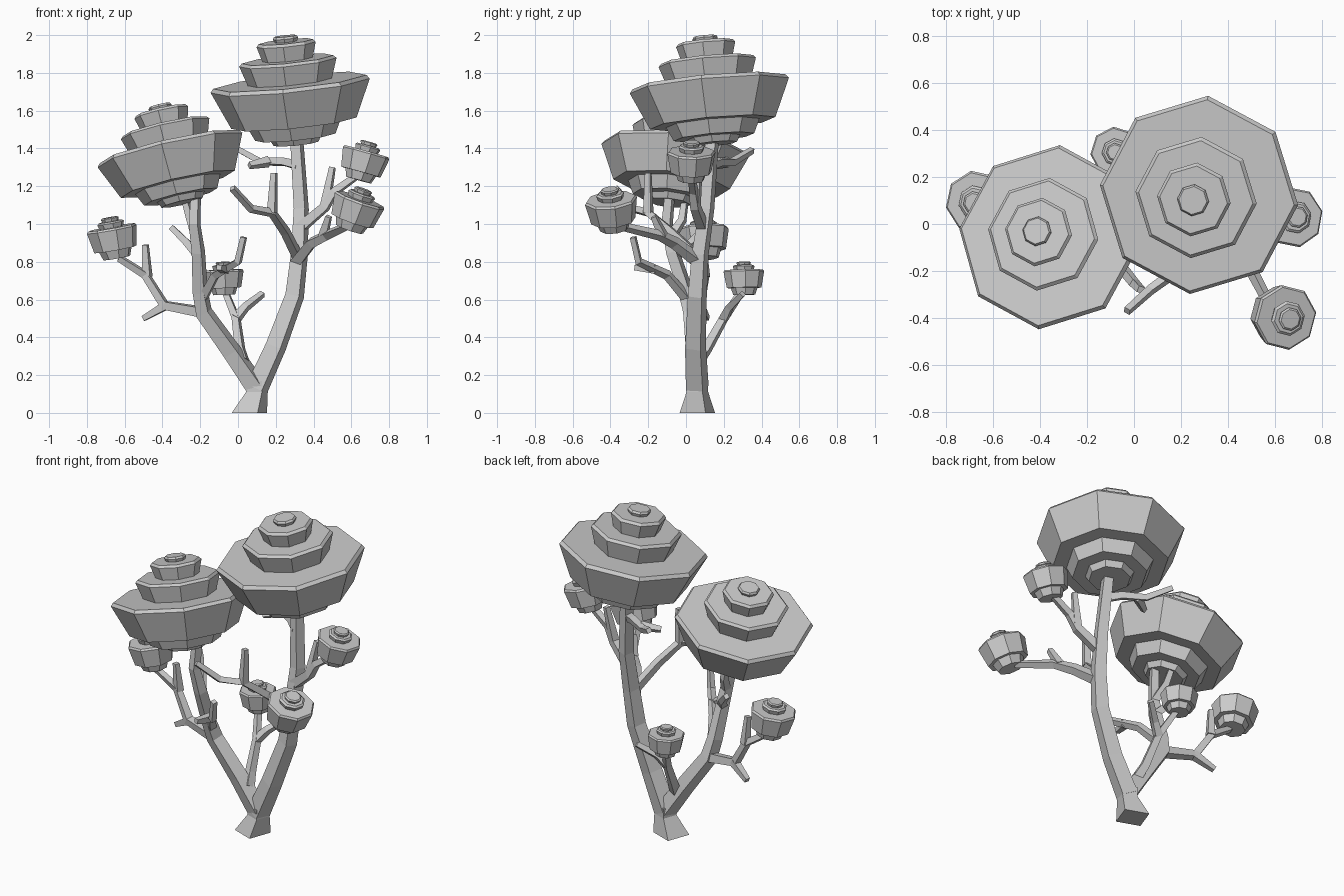
import bpy, bmesh, math
from mathutils import Vector, Matrix

cube = bpy.data.objects.get("Cube")
if cube:
    bpy.data.objects.remove(cube, do_unlink=True)

grey = bpy.data.materials.new("light_grey")
grey.use_nodes = True
grey.diffuse_color = (0.6, 0.6, 0.6, 1)
grey.node_tree.nodes["Principled BSDF"].inputs["Base Color"].default_value = (0.6, 0.6, 0.6, 1)


def loft(name, rings):
    """Flat shaded solid through a list of rings with equal point counts."""
    bm = bmesh.new()
    loops = [[bm.verts.new(p) for p in ring] for ring in rings]
    n = len(loops[0])
    for a, b in zip(loops, loops[1:]):
        for i in range(n):
            bm.faces.new((a[i], a[(i + 1) % n], b[(i + 1) % n], b[i]))
    bm.faces.new(loops[0])
    bm.faces.new(loops[-1])
    bmesh.ops.recalc_face_normals(bm, faces=bm.faces)
    mesh = bpy.data.meshes.new(name)
    bm.to_mesh(mesh)
    bm.free()
    mesh.materials.append(grey)
    obj = bpy.data.objects.new(name, mesh)
    bpy.context.collection.objects.link(obj)


def foliage(name, top, axis, size, profile, turn):
    """Tiered octagonal foliage hanging below its top point along a tilted axis."""
    tilt = Vector((0, 0, 1)).rotation_difference(Vector(axis)).to_matrix()
    rings = []
    for r, h in profile:
        angles = [math.radians(turn + 45 * i) for i in range(8)]
        rings.append([Vector(top) + tilt @ Vector((r * math.cos(a), r * math.sin(a), h)) * size
                      for a in angles])
    loft(name, rings)


def branch(name, points, start, end):
    """Square branch through points, tapering from start to end half width."""
    pts = [Vector(p) for p in points]
    rings = []
    for i, p in enumerate(pts):
        d = (pts[min(i + 1, len(pts) - 1)] - pts[max(i - 1, 0)]).normalized()
        turn = Vector((0, 0, 1)).rotation_difference(d).to_matrix()
        r = (start + (end - start) * i / (len(pts) - 1)) * math.sqrt(2)
        rings.append([p + turn @ Vector((r * math.cos(a), r * math.sin(a), 0))
                      for a in (math.radians(25 + 90 * k) for k in range(4))])
    loft(name, rings)


# Canopies: cap, three widening tiers, then two shrinking tiers below
canopy = [(.06, 0), (.068, -.012), (.06, -.03), (.145, -.03), (.158, -.045), (.135, -.125),
          (.245, -.125), (.26, -.14), (.225, -.245), (.41, -.245), (.425, -.265), (.335, -.465),
          (.25, -.465), (.215, -.54), (.14, -.54), (.12, -.575)]
foliage("right_canopy", (.25, .1, 1.995), (-.1, -.09, 1), 1, canopy, -5.5)
foliage("left_canopy", (-.415, -.03, 1.63), (-.23, .11, 1), .93, canopy, -6)

# Small foliage pods, profile relative to the rim radius
pod = [(.3, 0), (.36, -.04), (.32, -.16), (.46, -.16), (.54, -.22), (.48, -.4),
       (.94, -.4), (1, -.48), (.85, -1.28), (.66, -1.28), (.54, -1.62)]
foliage("left_pod", (-.68, .09, 1.035), (-.18, -.05, 1), .135, pod, 10)
foliage("front_pod", (.665, -.405, 1.185), (.35, -.12, 1), .14, pod, 8)
foliage("right_pod", (.695, .03, 1.435), (.28, .02, 1), .13, pod, 12)
foliage("back_pod", (-.08, .305, .8), (-.04, -.02, 1), .108, pod, 5)

# Trunk: flared foot and two main limbs
foot = []
for x, half, z in ((.06, .073, 0), (.1, .045, .11), (.1, .045, .17)):
    spin = Matrix.Rotation(math.radians(-20), 3, 'Z')
    foot.append([Vector((x, .06, z)) + spin @ Vector((sx * half, sy * half, 0))
                 for sx, sy in ((-1, -1), (1, -1), (1, 1), (-1, 1))])
loft("trunk_foot", foot)
branch("right_limb", [(.1, .06, .13), (.2, .05, .35), (.3, .06, .62), (.325, .075, .84),
                      (.335, .11, 1.08), (.31, .14, 1.46)], .047, .027)
branch("left_limb", [(.1, .06, .13), (-.03, .05, .32), (-.18, .03, .53), (-.2, 0, .64),
                     (-.21, -.07, .85), (-.23, -.1, 1.0), (-.22, -.08, 1.22)], .043, .02)

# Branches that carry pods
branch("left_pod_branch", [(-.17, .03, .53), (-.39, .07, .57), (-.49, .1, .73), (-.63, .09, .82)], .026, .015)
branch("front_pod_branch", [(.31, .07, .8), (.39, -.06, .9), (.47, -.14, .94), (.58, -.35, .99)], .028, .016)
branch("right_pod_branch", [(.33, .09, .98), (.46, .05, 1.09), (.51, .04, 1.17), (.65, .03, 1.27)], .026, .015)
branch("back_pod_branch", [(.03, .06, .27), (.01, .11, .34), (-.01, .2, .5), (-.07, .3, .65)], .026, .015)

# Bare branches and twigs
twigs = {
    "front_branch": [(.31, .05, .84), (.25, -.08, .96), (.18, -.2, 1.06), (.07, -.28, 1.08), (-.03, -.37, 1.19)],
    "front_branch_twig": [(.18, -.2, 1.06), (.19, -.2, 1.27)],
    "upper_branch": [(.32, .12, 1.31), (.24, .18, 1.33), (.12, .25, 1.33), (.01, .35, 1.39)],
    "upper_branch_twig": [(.16, .22, 1.33), (.06, .16, 1.31)],
    "right_pod_twig": [(.46, .05, 1.09), (.5, .07, 1.3)],
    "front_pod_twig": [(.45, -.12, .935), (.48, -.17, 1.04)],
    "left_pod_lower_twig": [(-.38, .07, .57), (-.5, .11, .5)],
    "left_pod_upper_twig": [(-.48, .1, .72), (-.49, .09, .89)],
    "middle_branch": [(-.19, .01, .6), (-.12, -.1, .73), (0, -.25, .8), (.03, -.28, .93)],
    "middle_branch_twig": [(-.07, -.16, .76), (-.1, -.27, .77)],
    "left_limb_twig": [(-.21, -.06, .83), (-.27, .03, .9), (-.35, .1, .98)],
    "left_canopy_branch": [(-.22, -.08, .93), (-.25, -.02, 1.02), (-.29, 0, 1.16)],
    "back_pod_twig": [(-.01, .2, .5), (.04, .23, .56), (.13, .3, .63)],
}
for name, points in twigs.items():
    branch(name, points, .022, .014)
